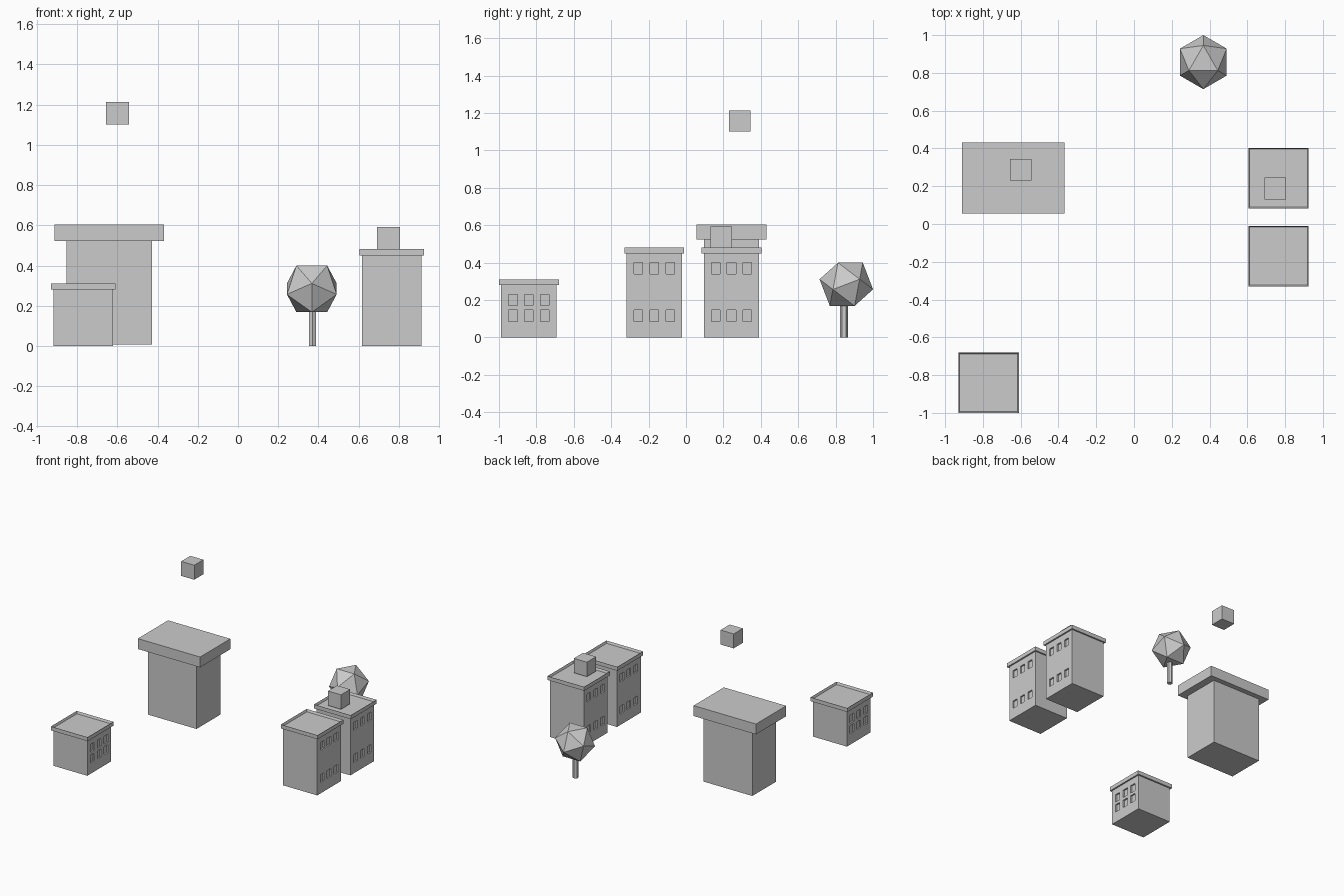
import bpy, bmesh, math
from mathutils import Matrix, Vector

cube = bpy.data.objects.get("Cube")
if cube:
    bpy.data.objects.remove(cube)

grey = bpy.data.materials.new("plain_grey")
grey.use_nodes = True
colour = (0.6, 0.6, 0.6, 1)
grey.diffuse_color = colour
grey.node_tree.nodes["Principled BSDF"].inputs["Base Color"].default_value = colour


def finish(bm, name):
    mesh = bpy.data.meshes.new(name)
    bmesh.ops.recalc_face_normals(bm, faces=bm.faces)
    bm.to_mesh(mesh)
    bm.free()
    mesh.materials.append(grey)
    obj = bpy.data.objects.new(name, mesh)
    bpy.context.collection.objects.link(obj)
    return obj


def box_mesh(x, y, z0, z1, width, depth):
    bm = bmesh.new()
    place = Matrix.Translation((x, y, (z0 + z1) / 2)) @ Matrix.Diagonal((width, depth, z1 - z0, 1))
    bmesh.ops.create_cube(bm, size=1, matrix=place)
    return bm


def box(name, *dims):
    return finish(box_mesh(*dims), name)


WIN_W, WIN_H, SPACING = 0.046, 0.061, 0.085


def town_building(name, x, y, height, window_rows):
    # Walls with recessed windows on both x sides
    bm = box_mesh(x, y, 0, height, 0.296, 0.296)
    columns = [y + i * SPACING for i in (-1, 0, 1)]
    cuts = [((0, c + s * WIN_W / 2, 0), (0, 1, 0)) for c in columns for s in (-1, 1)]
    cuts += [((0, 0, r + s * WIN_H / 2), (0, 0, 1)) for r in window_rows for s in (-1, 1)]
    for co, normal in cuts:
        bmesh.ops.bisect_plane(bm, geom=bm.verts[:] + bm.edges[:] + bm.faces[:],
                               plane_co=co, plane_no=normal)
    bm.normal_update()
    panes = []
    for f in bm.faces:
        c = f.calc_center_median()
        if (abs(f.normal.x) > 0.9
                and any(abs(c.y - col) < 0.005 for col in columns)
                and any(abs(c.z - row) < 0.005 for row in window_rows)):
            panes.append(f)
    bmesh.ops.inset_individual(bm, faces=panes, thickness=0, depth=-0.012)
    finish(bm, name + "_walls")

    # Overhanging roof cap with a thin raised rim
    bm = box_mesh(x, y, height - 0.003, height + 0.028, 0.32, 0.32)
    bm.normal_update()
    top = [f for f in bm.faces if f.normal.z > 0.9]
    bmesh.ops.inset_region(bm, faces=top, thickness=0.01)
    bmesh.ops.translate(bm, verts=top[0].verts[:], vec=(0, 0, -0.018))
    finish(bm, name + "_roof")


town_building("small_house", -0.77, -0.84, 0.283, (0.116, 0.2))
town_building("front_tower", 0.765, -0.17, 0.453, (0.116, 0.37))
town_building("back_tower", 0.765, 0.243, 0.453, (0.116, 0.37))

# Rooftop and floating cubes
box("rooftop_cube", 0.749, 0.188, 0.478, 0.592, 0.114, 0.114)
box("floating_cube", -0.6, 0.288, 1.1, 1.214, 0.114, 0.114)

# Large block with slab roof
box("hall_walls", -0.64, 0.243, 0.007, 0.525, 0.424, 0.296)
box("hall_roof", -0.64, 0.243, 0.523, 0.605, 0.543, 0.376)

# Tree trunk
bm = bmesh.new()
bmesh.ops.create_cone(bm, segments=6, cap_ends=True, radius1=0.021, radius2=0.021, depth=0.2,
                      matrix=Matrix.Translation((0.37, 0.845, 0.1)))
finish(bm, "tree_trunk")

# Tree crown: a tilted twenty-sided solid
bm = bmesh.new()
golden = (1 + math.sqrt(5)) / 2
tilt = Matrix.Rotation(math.radians(111), 3, "X")
centre = Vector((0.367, 0.857, 0.284))
for a in (-1, 1):
    for b in (-golden, golden):
        for p in ((0, a, b), (a, b, 0), (b, 0, a)):
            bm.verts.new(centre + tilt @ Vector(p) * 0.0765)
bmesh.ops.convex_hull(bm, input=bm.verts[:])
finish(bm, "tree_crown")
